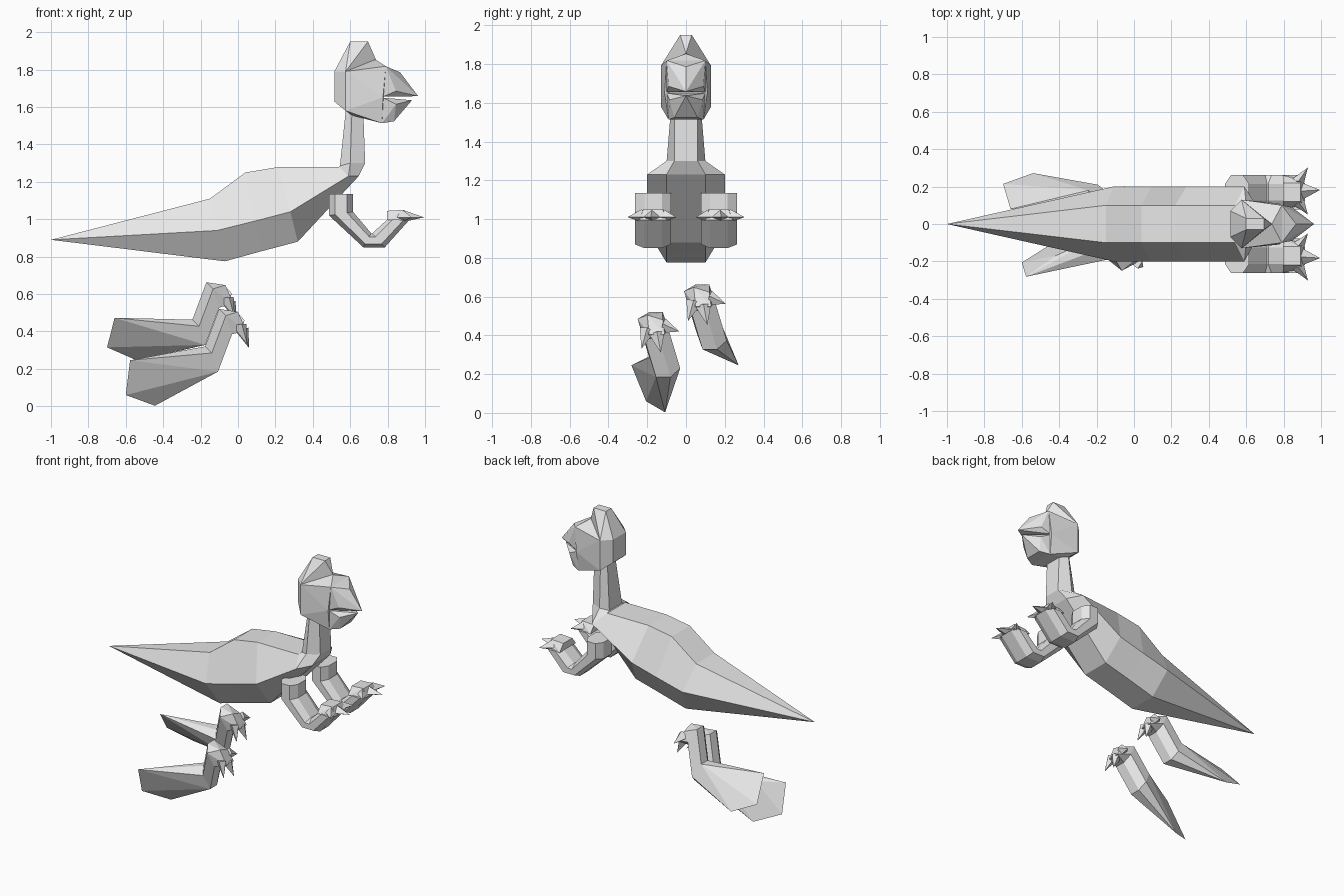
import bpy, bmesh
from mathutils import Vector

if "Cube" in bpy.data.objects:
    bpy.data.objects.remove(bpy.data.objects["Cube"])

grey = bpy.data.materials.new("light_grey")
grey.diffuse_color = (0.8, 0.8, 0.8, 1)
grey.use_nodes = True
grey.node_tree.nodes["Principled BSDF"].inputs["Base Color"].default_value = grey.diffuse_color


def finish(name, bm):
    bmesh.ops.recalc_face_normals(bm, faces=bm.faces)
    me = bpy.data.meshes.new(name)
    bm.to_mesh(me)
    bm.free()
    me.materials.append(grey)
    ob = bpy.data.objects.new(name, me)
    bpy.context.collection.objects.link(ob)
    return ob


def hull(name, pts, mirror=False):
    """Faceted solid around a few corner points, optionally mirrored in y."""
    pts = [Vector(p) for p in pts]
    if mirror:
        pts += [Vector((p.x, -p.y, p.z)) for p in pts if p.y > 0]
    bm = bmesh.new()
    verts = [bm.verts.new(p) for p in pts]
    res = bmesh.ops.convex_hull(bm, input=verts)
    loose = [v for v in bm.verts if not v.link_faces]
    bmesh.ops.delete(bm, geom=loose, context='VERTS')
    bmesh.ops.dissolve_limit(bm, angle_limit=0.03, verts=bm.verts, edges=bm.edges)
    return finish(name, bm)


def loft(name, rings):
    """Bridge rings of equal size and cap both ends."""
    bm = bmesh.new()
    vr = [[bm.verts.new(p) for p in r] for r in rings]
    n = len(vr[0])
    for a, b in zip(vr, vr[1:]):
        for i in range(n):
            j = (i + 1) % n
            bm.faces.new((a[i], a[j], b[j], b[i]))
    bm.faces.new(vr[0])
    bm.faces.new(vr[-1])
    bmesh.ops.remove_doubles(bm, verts=bm.verts, dist=0.0005)
    return finish(name, bm)


def hex_ring(top, mid, low):
    """Six-sided section from (x, z, half width) of its three levels."""
    lv = (top, mid, low)
    return ([(x, w, z) for x, z, w in lv] +
            [(x, -w, z) for x, z, w in reversed(lv)])


# tail, body and neck in one run
tip = (-1, 0.89, 0.0001)
loft("body_and_neck", [
    hex_ring(tip, tip, tip),
    hex_ring((-0.15, 1.11, .1), (-0.11, 0.94, .2), (-0.07, 0.775, .1)),
    hex_ring((0.04, 1.25, .1), (0.09, 0.99, .2), (0.13, 0.83, .1)),
    hex_ring((0.22, 1.28, .1), (0.28, 1.04, .2), (0.32, 0.88, .1)),
    hex_ring((0.54, 1.28, .1), (0.59, 1.23, .2), (0.645, 1.23, .1)),
    hex_ring((0.545, 1.285, .07), (0.60, 1.30, .1), (0.68, 1.30, .06)),
    hex_ring((0.578, 1.60, .045), (0.61, 1.60, .075), (0.67, 1.57, .06)),
])

# head: skull, crest, upper snout and lower jaw around the open mouth
hull("skull", [(.515, .07, 1.79), (.515, .07, 1.63), (.575, .13, 1.79),
               (.575, .13, 1.58), (.79, .1, 1.818), (.775, .11, 1.652),
               (.77, .09, 1.513), (.61, .07, 1.555), (.737, 0, 1.853)], True)
hull("crest", [(.515, .07, 1.79), (.575, .13, 1.79), (.6, .03, 1.95),
               (.695, .03, 1.95), (.737, 0, 1.855)], True)
hull("upper_snout", [(.79, .1, 1.818), (.775, .1, 1.655), (.845, .09, 1.685),
                     (.866, 0, 1.786), (.963, 0, 1.658), (.7, .06, 1.7)], True)
hull("lower_jaw", [(.775, .1, 1.65), (.845, .085, 1.615), (.93, 0, 1.636),
                   (.834, .06, 1.524), (.77, .09, 1.513), (.7, .06, 1.6)], True)

# arms: eight-sided bent tubes, given by outer and inner (x, z) at each bend
SECTION = [(-1, -.045), (-1, .045), (-.5, .092), (.5, .092),
           (1, .045), (1, -.045), (.5, -.092), (-.5, -.092)]
BENDS = [((.487, 1.134), (.615, 1.134)), ((.487, 1.02), (.615, 1.04)),
         ((.67, .85), (.712, .925)), ((.785, .85), (.718, .925)),
         ((.915, .995), (.80, 1.0))]
for side, s in (("left", 1), ("right", -1)):
    yc = 0.17 * s
    rings = []
    for (ox, oz), (ix, iz) in BENDS:
        rings.append([((ox + ix) / 2 + t * (ix - ox) / 2, yc + y,
                       (oz + iz) / 2 + t * (iz - oz) / 2) for t, y in SECTION])
    loft(side + "_arm", rings)
    hull(side + "_hand", [(x, yc + y, z) for x, y, z in (
        (.797, -.05, 1.045), (.797, .05, 1.045), (.797, -.09, .995),
        (.797, .09, .995), (.89, -.05, 1.05), (.89, .05, 1.05),
        (.91, -.07, .995), (.91, .07, .995))])
    # three claws fanning out
    for k, (tx, ty) in enumerate(((.93, -.12), (.995, .012), (.93, .132))):
        bx, by = .86, ty * 0.45
        hull(f"{side}_hand_claw_{k + 1}", [
            (tx, yc + s * ty, 1.01), (bx + .02, yc + s * by, 1.05),
            (bx + .02, yc + s * by, .985), (bx + .04, yc + s * (by - .045), 1.01),
            (bx + .04, yc + s * (by + .045), 1.01), (bx - .03, yc + s * by, 1.01)])

# legs: shared knee, shin and foot, with a differently swung thigh on each side
KNEE = [(-.107, -.155, .185), (-.107, -.08, .185), (-.125, -.03, .23),
        (-.176, -.06, .32), (-.176, -.13, .32), (-.14, -.19, .285)]
ANKLE = [(x + .075, y - .06, z + .2) for x, y, z in KNEE]
TOES = [(0, -.2, .505), (0, -.12, .48), (.045, -.19, .405), (.045, -.11, .405)]
CLAWS = [((.05, -.23, .33), (.02, -.2, .43)),
         ((.06, -.13, .31), (.03, -.15, .41)),
         ((.02, -.035, .42), (.01, -.12, .45))]
THIGHS = {
    "right": ((0, 0, 0), [(-.577, -.282, .246), (-.6, -.206, .06),
                          (-.444, -.108, .003), (-.42, -.17, .26)]),
    "left": ((-.068, .24, .143), [(-.66, .08, .473), (-.7, .214, .315),
                                  (-.54, .272, .245), (-.46, .14, .417)]),
}
for side, (off, thigh) in THIGHS.items():
    o = Vector(off)

    def mv(pts):
        return [Vector(p) + o for p in pts]

    hull(side + "_thigh", thigh + mv(KNEE))
    loft(side + "_shin", [mv(KNEE), mv(ANKLE)])
    hull(side + "_foot", mv(ANKLE + TOES))
    for k, (tip_pt, base) in enumerate(CLAWS):
        t, b = mv((tip_pt, base))
        d = (t - b).normalized()
        across = d.cross(Vector((1, 0, 0))).normalized() * .04
        hull(f"{side}_foot_claw_{k + 1}", [
            t, b + across, b - across, b + Vector((.025, 0, .01)),
            b - Vector((.05, 0, 0))])
